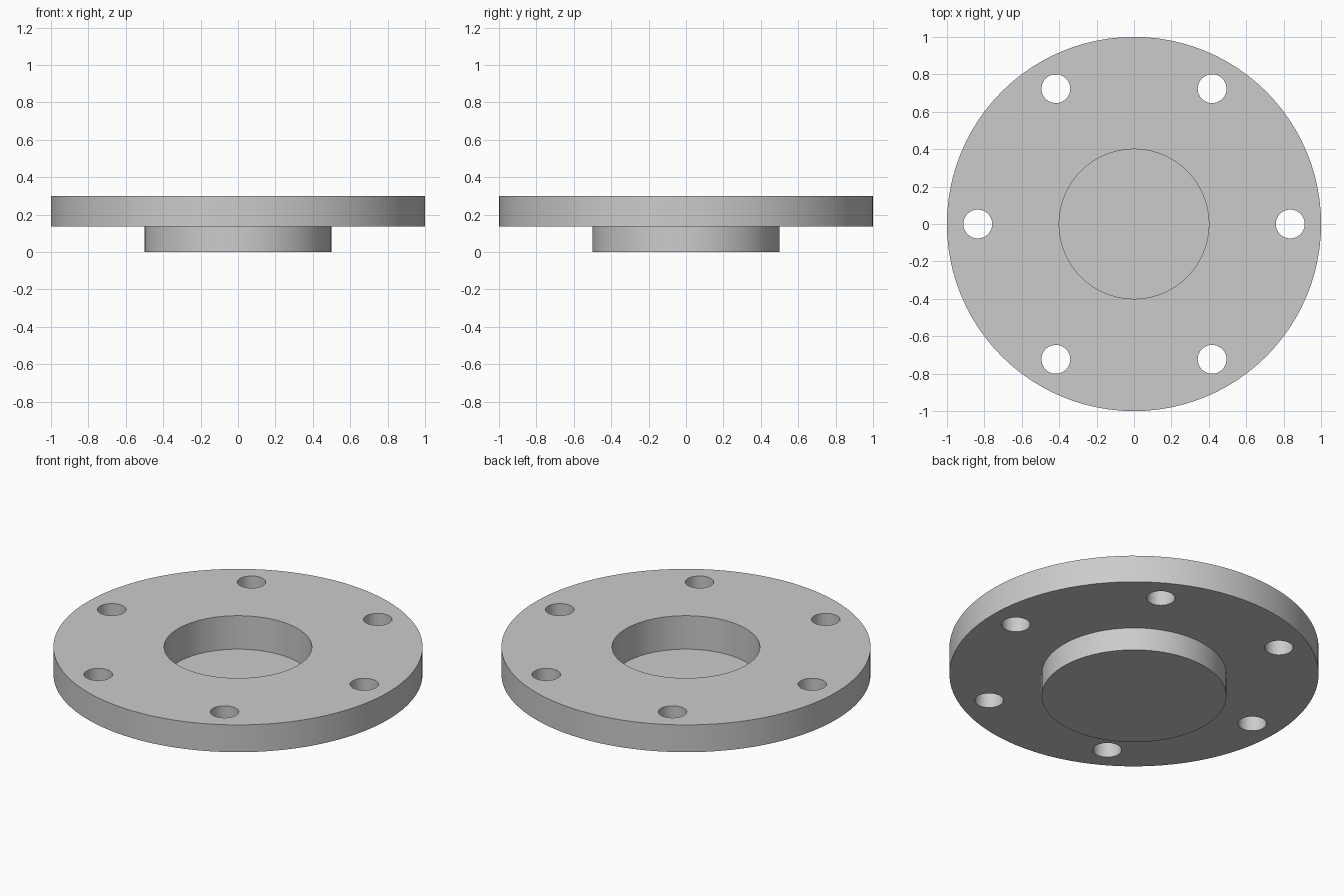
import bpy
import bmesh
from math import cos, sin, tau, radians
from mathutils import Vector

cube = bpy.data.objects.get("Cube")
if cube:
    bpy.data.objects.remove(cube, do_unlink=True)

SEGMENTS = 96
HEIGHT = 0.30
HOLES = 6
HOLE_RADIUS = 0.077
BOLT_CIRCLE = 0.835

# Single plain grey
grey = bpy.data.materials.new("machined grey")
grey.use_nodes = True
colour = (0.6, 0.6, 0.6, 1)
grey.diffuse_color = colour
grey.node_tree.nodes["Principled BSDF"].inputs["Base Color"].default_value = colour


def add_object(name, bm):
    bmesh.ops.recalc_face_normals(bm, faces=bm.faces)
    mesh = bpy.data.meshes.new(name)
    bm.to_mesh(mesh)
    bm.free()
    mesh.materials.append(grey)
    obj = bpy.data.objects.new(name, mesh)
    bpy.context.collection.objects.link(obj)
    return obj


# Flange: hub, plate and blind bore turned from one profile of (radius, height)
profile = [(0, 0), (0.5, 0), (0.5, 0.137), (1, 0.137),
           (1, HEIGHT), (0.4, HEIGHT), (0.4, 0.10), (0, 0.10)]
bm = bmesh.new()
verts = [bm.verts.new((r, 0, z)) for r, z in profile]
edges = [bm.edges.new(pair) for pair in zip(verts, verts[1:])]
bmesh.ops.spin(bm, geom=verts + edges, cent=(0, 0, 0), axis=(0, 0, 1),
               angle=tau, steps=SEGMENTS, use_duplicate=False)
bmesh.ops.remove_doubles(bm, verts=bm.verts, dist=0.0001)
flange = add_object("flange", bm)

# Bolt holes: one cutter holding a ring of cylinders
bm = bmesh.new()
for i in range(HOLES):
    angle = tau * i / HOLES
    ring = bmesh.ops.create_cone(bm, cap_ends=True, segments=48, depth=1,
                                 radius1=HOLE_RADIUS, radius2=HOLE_RADIUS)
    offset = Vector((cos(angle), sin(angle), 0)) * BOLT_CIRCLE
    bmesh.ops.translate(bm, verts=ring["verts"], vec=offset)
cutter = add_object("bolt_hole_cutter", bm)
cutter.hide_render = True

cut = flange.modifiers.new("bolt holes", 'BOOLEAN')
cut.operation = 'DIFFERENCE'
cut.solver = 'EXACT'
cut.object = cutter

bpy.ops.object.select_all(action='DESELECT')
flange.select_set(True)
bpy.context.view_layer.objects.active = flange
bpy.ops.object.modifier_apply(modifier=cut.name)
bpy.data.objects.remove(cutter, do_unlink=True)

# Round walls smooth, rims crisp
bpy.ops.object.shade_smooth_by_angle(angle=radians(30))
